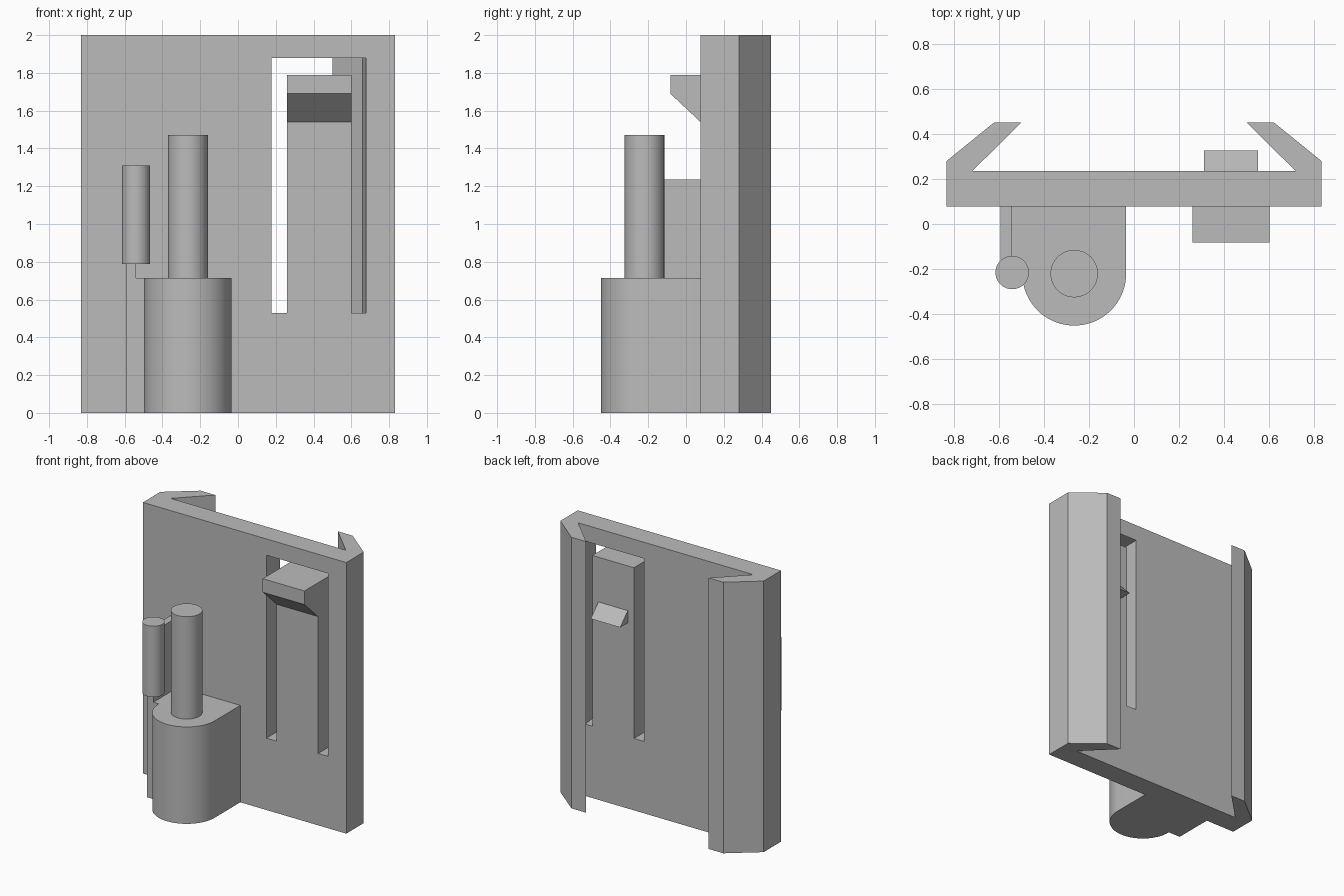
import bpy, bmesh, math
from mathutils import Vector

cube = bpy.data.objects.get("Cube")
if cube:
    bpy.data.objects.remove(cube, do_unlink=True)

GREY = (0.5, 0.5, 0.5, 1)
mat = bpy.data.materials.new("plain_grey")
mat.use_nodes = True
mat.diffuse_color = GREY
mat.node_tree.nodes["Principled BSDF"].inputs["Base Color"].default_value = GREY


def extrude(name, points, axis, low, high):
    """Extrude a closed outline along x (points are y, z) or z (points are x, y)."""
    place = (lambda a, b: (low, a, b)) if axis == "x" else (lambda a, b: (a, b, low))
    bm = bmesh.new()
    face = bm.faces.new([bm.verts.new(place(a, b)) for a, b in points])
    moved = bmesh.ops.extrude_face_region(bm, geom=[face])["geom"]
    step = high - low
    shift = Vector((step, 0, 0)) if axis == "x" else Vector((0, 0, step))
    bmesh.ops.translate(bm, vec=shift,
                        verts=[v for v in moved if isinstance(v, bmesh.types.BMVert)])
    bmesh.ops.recalc_face_normals(bm, faces=bm.faces)
    mesh = bpy.data.meshes.new(name)
    bm.to_mesh(mesh)
    bm.free()
    mesh.materials.append(mat)
    ob = bpy.data.objects.new(name, mesh)
    bpy.context.collection.objects.link(ob)
    return ob


def rect(x0, x1, y0, y1):
    return [(x0, y0), (x1, y0), (x1, y1), (x0, y1)]


def arc(cx, cy, r, start, end, n):
    angles = [math.radians(start + (end - start) * i / n) for i in range(n + 1)]
    return [(cx + r * math.cos(a), cy + r * math.sin(a)) for a in angles]


def smooth(ob):
    bpy.ops.object.select_all(action="DESELECT")
    ob.select_set(True)
    bpy.context.view_layer.objects.active = ob
    bpy.ops.object.shade_smooth_by_angle(angle=math.radians(30))


FRONT, BACK = 0.077, 0.236

# Back plate with a mirrored pair of inward hooks
half = [(0.83, FRONT), (0.83, 0.28), (0.62, 0.45), (0.5, 0.45), (0.715, BACK)]
plate = extrude("back_plate", half + [(-x, y) for x, y in reversed(half)], "z", 0, 2)

# Window cut through the plate, slightly narrower at the back
cutter = extrude("window_cutter", [(0.178, 0), (0.69, 0), (0.655, 0.24), (0.178, 0.24)],
                 "z", 0.53, 1.88)
cutter.hide_render = True
cut = plate.modifiers.new("window", "BOOLEAN")
cut.operation = "DIFFERENCE"
cut.solver = "EXACT"
cut.object = cutter
bpy.context.view_layer.objects.active = plate
bpy.ops.object.modifier_apply(modifier=cut.name)
bpy.data.objects.remove(cutter, do_unlink=True)

# Spring tongue with a front press tab and a rear catch
extrude("spring_tongue", rect(0.26, 0.6, FRONT, BACK), "z", 0.53, 1.79)
extrude("press_tab", [(FRONT, 1.54), (-0.083, 1.69), (-0.083, 1.79), (FRONT, 1.79)],
        "x", 0.26, 0.6)
extrude("rear_catch", [(BACK, 1.46), (0.325, 1.37), (BACK, 1.37)], "x", 0.31, 0.55)

# Rounded boss carrying the main pin
BX, PY = -0.265, -0.22
boss = extrude("round_boss", [(BX - 0.23, FRONT)] + arc(BX, PY, 0.23, 180, 360, 48)
               + [(BX + 0.23, FRONT)], "z", 0, 0.715)
smooth(boss)
smooth(extrude("main_pin", arc(BX, PY, 0.105, 0, 357, 63), "z", 0.715, 1.47))

# Side block and thin web carrying the small pin
extrude("side_block", rect(-0.592, -0.495, -0.215, FRONT), "z", 0, 0.715)
extrude("pin_web", rect(-0.592, -0.54, -0.215, FRONT), "z", 0.715, 1.235)
smooth(extrude("small_pin", arc(-0.54, -0.215, 0.074, 0, 354, 47), "z", 0.787, 1.31))
